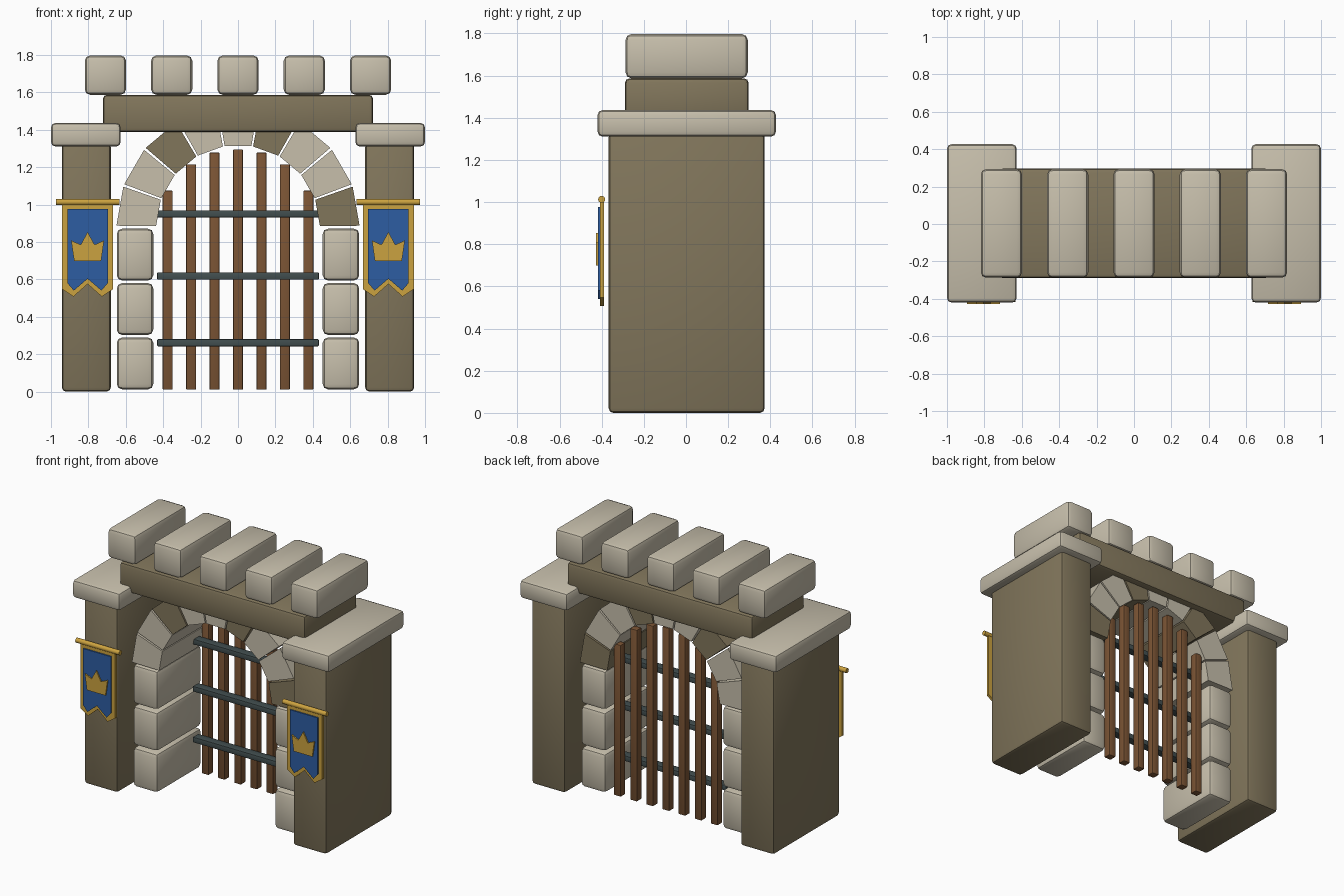
import bpy, bmesh, math

if "Cube" in bpy.data.objects:
    bpy.data.objects.remove(bpy.data.objects["Cube"])


def material(name, rgb):
    m = bpy.data.materials.new(name)
    m.diffuse_color = (*rgb, 1)
    m.use_nodes = True
    m.node_tree.nodes["Principled BSDF"].inputs["Base Color"].default_value = m.diffuse_color
    return m


LIGHT = material("light_stone", (0.57, 0.52, 0.41))
DARK = material("dark_stone", (0.22, 0.18, 0.105))
WOOD = material("brown_wood", (0.20, 0.09, 0.035))
IRON = material("dark_iron", (0.055, 0.078, 0.08))
BLUE = material("banner_blue", (0.027, 0.11, 0.36))
GOLD = material("gold", (0.60, 0.36, 0.05))


def finish(name, bm, mat, smooth=False):
    bmesh.ops.recalc_face_normals(bm, faces=bm.faces)
    me = bpy.data.meshes.new(name)
    bm.to_mesh(me)
    bm.free()
    me.materials.append(mat)
    ob = bpy.data.objects.new(name, me)
    bpy.context.collection.objects.link(ob)
    if smooth:
        bpy.ops.object.select_all(action='DESELECT')
        bpy.context.view_layer.objects.active = ob
        ob.select_set(True)
        bpy.ops.object.shade_smooth_by_angle(angle=math.radians(40))
    return ob


def block(name, xr, yr, zr, mat, bevel):
    """Box between the given limits with rounded edges."""
    bm = bmesh.new()
    bmesh.ops.create_cube(bm, size=1)
    for v in bm.verts:
        v.co = [(r[0] + r[1]) / 2 + c * (r[1] - r[0]) for r, c in zip((xr, yr, zr), v.co)]
    bmesh.ops.bevel(bm, geom=bm.edges[:], offset=bevel, segments=2, profile=0.5, affect='EDGES')
    return finish(name, bm, mat, True)


def plate(name, pts, y0, y1, mat):
    """Outline in x, z extruded from y0 to y1."""
    bm = bmesh.new()
    face = bm.faces.new([bm.verts.new((x, y0, z)) for x, z in pts])
    ext = bmesh.ops.extrude_face_region(bm, geom=[face])
    for v in ext["geom"]:
        if isinstance(v, bmesh.types.BMVert):
            v.co.y = y1
    return finish(name, bm, mat)


def mirrored(half, cx):
    """Complete a half outline (x >= 0, first and last on the axis)."""
    return [(cx + x, z) for x, z in half] + [(cx - x, z) for x, z in half[-2:0:-1]]


for s, side in ((-1, "left"), (1, "right")):
    def span(a, b):
        return sorted((s * a, s * b))

    # pillars and caps
    block(f"{side}_pillar", span(0.68, 0.942), (-0.367, 0.373), (0, 1.33), DARK, 0.022)
    block(f"{side}_pillar_cap", span(0.627, 1.0), (-0.42, 0.427), (1.31, 1.437), LIGHT, 0.025)

    # jamb stones
    for i in range(3):
        z = 0.012 + i * 0.291
        block(f"{side}_jamb_stone_{i + 1}", span(0.453, 0.648), (-0.25, 0.25),
              (z, z + 0.277), LIGHT, 0.028)

    # hanging banner: gold backing, blue cloth, crown emblem
    cx = s * 0.804
    plate(f"{side}_banner_border",
          mirrored([(0, 1.0), (0.136, 1.0), (0.136, 0.548), (0.076, 0.508), (0, 0.575)], cx),
          -0.409, -0.39, GOLD)
    plate(f"{side}_banner_cloth",
          mirrored([(0, 0.977), (0.108, 0.977), (0.108, 0.58), (0.074, 0.54), (0, 0.603)], cx),
          -0.418, -0.409, BLUE)
    plate(f"{side}_banner_crown",
          mirrored([(0, 0.853), (0.037, 0.785), (0.088, 0.808), (0.072, 0.698), (0, 0.698)], cx),
          -0.427, -0.418, GOLD)

    # banner pole
    bm = bmesh.new()
    bmesh.ops.create_cone(bm, cap_ends=True, segments=10, radius1=0.017, radius2=0.017, depth=0.34)
    for v in bm.verts:
        x, y, z = v.co
        v.co = (cx + z, -0.4 + y, 1.013 + x)
    finish(f"{side}_banner_pole", bm, GOLD, True)

# arch of nine wedge stones
for i in range(9):
    a0 = math.radians(180 - 20 * i - 0.6)
    a1 = math.radians(180 - 20 * (i + 1) + 0.6)
    pts = [(r * math.cos(a), 0.88 + r * math.sin(a))
           for r, a in ((0.438, a0), (0.65, a0), (0.65, a1), (0.438, a1))]
    plate(f"arch_stone_{i + 1}", pts, -0.25, 0.25, DARK if i in (2, 5, 8) else LIGHT)

# lintel beam and battlements
block("lintel", (-0.722, 0.722), (-0.29, 0.297), (1.387, 1.587), DARK, 0.022)
for i in range(5):
    x = (i - 2) * 0.3545
    block(f"battlement_{i + 1}", (x - 0.11, x + 0.11), (-0.287, 0.293), (1.587, 1.797), LIGHT, 0.028)

# gate: wooden bars and iron rails in front of them
tops = [1.295, 1.278, 1.215, 1.075]
for i in range(-3, 4):
    x = i * 0.1255
    block(f"gate_bar_{i + 4}", (x - 0.027, x + 0.027), (0.172, 0.226), (0.01, tops[abs(i)]), WOOD, 0.006)
for i, z in enumerate((0.261, 0.618, 0.95)):
    block(f"gate_rail_{i + 1}", (-0.432, 0.432), (0.115, 0.175), (z - 0.019, z + 0.019), IRON, 0.004)
